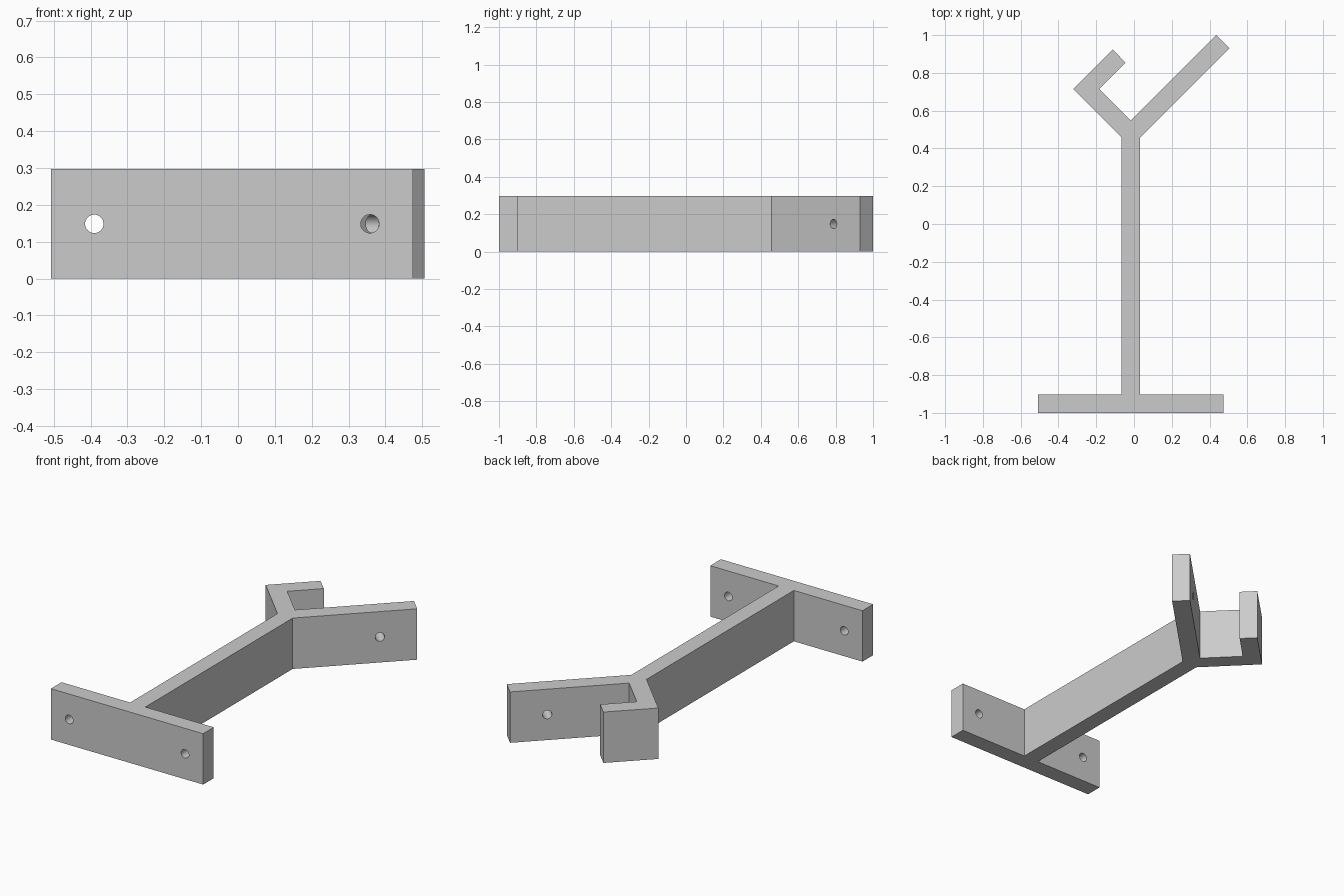
import bpy
import bmesh
import math
from mathutils import Vector

cube = bpy.data.objects.get("Cube")
if cube:
    bpy.data.objects.remove(cube, do_unlink=True)

HEIGHT = 0.297
HOLE_RADIUS = 0.025

grey = bpy.data.materials.new("light grey")
grey.use_nodes = True
colour = (0.6, 0.6, 0.6, 1)
grey.diffuse_color = colour
grey.node_tree.nodes["Principled BSDF"].inputs["Base Color"].default_value = colour


def extrude_profile(name, points, height):
    """Solid made from a plan outline standing on the ground."""
    mesh = bpy.data.meshes.new(name)
    bm = bmesh.new()
    face = bm.faces.new([bm.verts.new((x, y, 0)) for x, y in points])
    top = bmesh.ops.extrude_face_region(bm, geom=[face])["geom"]
    verts = [v for v in top if isinstance(v, bmesh.types.BMVert)]
    bmesh.ops.translate(bm, verts=verts, vec=(0, 0, height))
    bmesh.ops.recalc_face_normals(bm, faces=bm.faces)
    bm.to_mesh(mesh)
    bm.free()
    mesh.materials.append(grey)
    obj = bpy.data.objects.new(name, mesh)
    bpy.context.collection.objects.link(obj)
    return obj


def drill(target, x, y, direction):
    """Round screw hole at mid height along a horizontal direction."""
    bpy.ops.mesh.primitive_cylinder_add(
        vertices=32, radius=HOLE_RADIUS, depth=0.2, location=(x, y, HEIGHT / 2),
        rotation=Vector(direction).to_track_quat("Z", "Y").to_euler())
    cutter = bpy.context.object
    cutter.name = "hole_cutter"
    cutter.hide_render = True
    cutter.data.materials.append(grey)
    mod = target.modifiers.new("screw hole", "BOOLEAN")
    mod.operation = "DIFFERENCE"
    mod.solver = "EXACT"
    mod.object = cutter
    bpy.context.view_layer.objects.active = target
    bpy.ops.object.modifier_apply(modifier=mod.name)
    bpy.data.objects.remove(cutter, do_unlink=True)


# Plan outline: mounting plate, stem, straight arm, hooked arm
outline = [
    (-0.508, -1), (0.475, -1), (0.475, -0.902), (0.033, -0.902),
    (0.033, 0.457), (0.506, 0.93), (0.436, 1),
    (-0.016, 0.548),
    (-0.183, 0.715), (-0.044, 0.854), (-0.113, 0.923), (-0.322, 0.715),
    (-0.065, 0.457), (-0.065, -0.902), (-0.508, -0.902),
]
bracket = extrude_profile("forked_bracket", outline, HEIGHT)

# Screw holes through the mounting plate and the straight arm
for x in (-0.39, 0.358):
    drill(bracket, x, -0.951, (0, 1, 0))
drill(bracket, 0.33, 0.823, (1, -1, 0))

# Smooth hole walls, crisp edges elsewhere
bpy.ops.object.select_all(action="DESELECT")
bracket.select_set(True)
bpy.context.view_layer.objects.active = bracket
bpy.ops.object.shade_smooth_by_angle(angle=math.radians(30))
